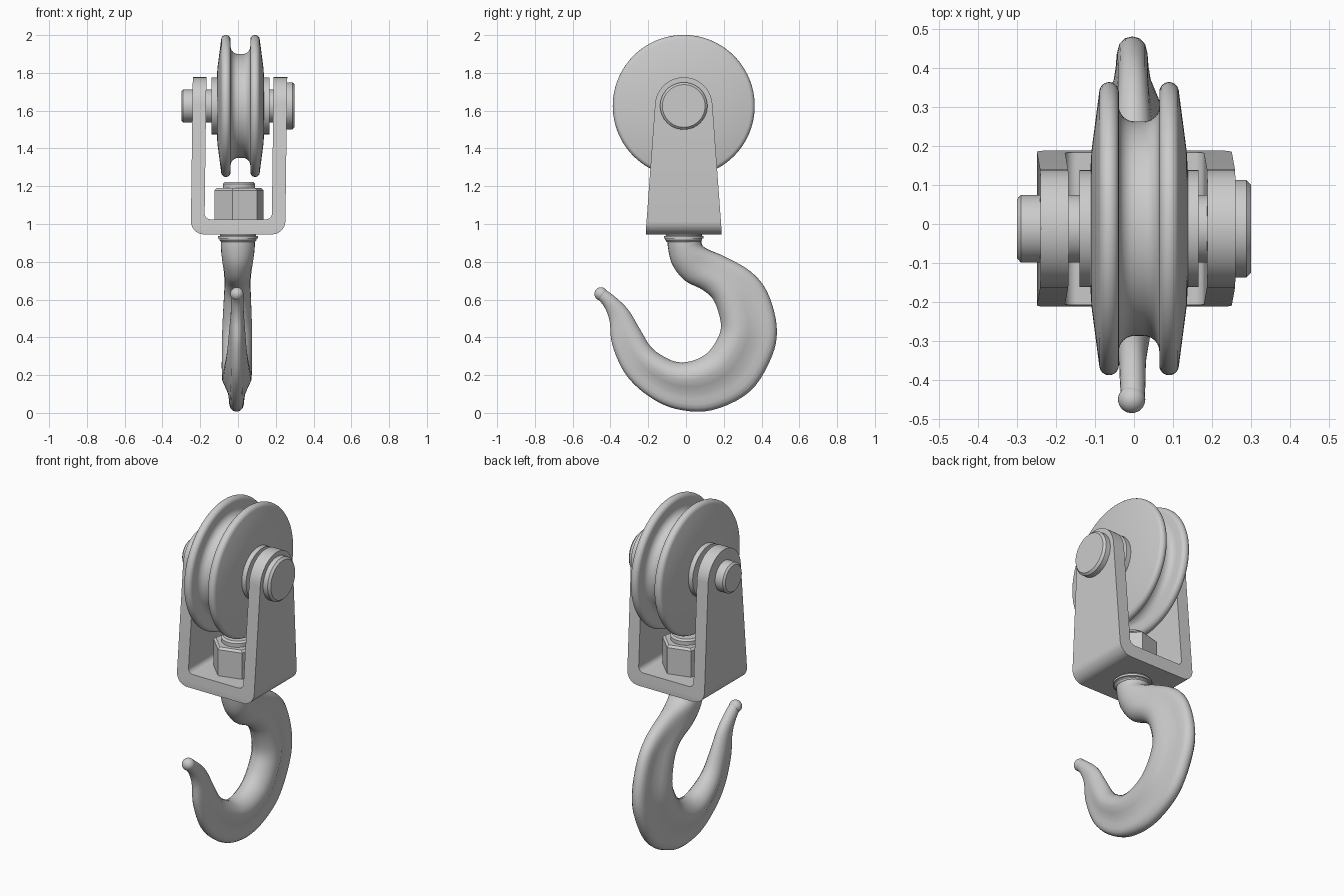
import bpy, bmesh, math
from mathutils import Vector

if "Cube" in bpy.data.objects:
    bpy.data.objects.remove(bpy.data.objects["Cube"], do_unlink=True)

steel = bpy.data.materials.new("light_grey_steel")
steel.use_nodes = True
colour = (0.6, 0.6, 0.6, 1)
steel.diffuse_color = colour
steel.node_tree.nodes["Principled BSDF"].inputs["Base Color"].default_value = colour

CX, CY, AXLE_Z = 0.013, -0.012, 1.625


def finish(name, bm, angle=30):
    """Turn a bmesh into a shaded object with the steel material."""
    bmesh.ops.recalc_face_normals(bm, faces=bm.faces)
    mesh = bpy.data.meshes.new(name)
    bm.to_mesh(mesh)
    bm.free()
    mesh.materials.append(steel)
    obj = bpy.data.objects.new(name, mesh)
    bpy.context.collection.objects.link(obj)
    shade(obj, angle)
    return obj


def shade(obj, angle):
    bpy.ops.object.select_all(action="DESELECT")
    obj.select_set(True)
    bpy.context.view_layer.objects.active = obj
    bpy.ops.object.shade_smooth_by_angle(angle=math.radians(angle))


def skin(bm, loops):
    """Bridge equal closed loops of points and cap both ends."""
    rings = [[bm.verts.new(p) for p in loop] for loop in loops]
    n = len(rings[0])
    for a, b in zip(rings, rings[1:]):
        for i in range(n):
            j = (i + 1) % n
            bm.faces.new((a[i], a[j], b[j], b[i]))
    bm.faces.new(rings[0])
    bm.faces.new(rings[-1])


def lathe(name, profile, axis, centre, sides=64, turn=0):
    """Revolve (position, radius) pairs around the x or z axis."""
    loops = []
    for pos, r in profile:
        loop = []
        for i in range(sides):
            t = math.tau * i / sides + math.radians(turn)
            c, s = r * math.cos(t), r * math.sin(t)
            p = Vector((pos, c, s)) if axis == "x" else Vector((c, s, pos))
            loop.append(p + Vector(centre))
        loops.append(loop)
    bm = bmesh.new()
    skin(bm, loops)
    return finish(name, bm)


def arc(cx, cy, r, start, end, steps=8):
    angles = [math.radians(start + (end - start) * i / steps) for i in range(steps + 1)]
    return [(cx + r * math.cos(a), cy + r * math.sin(a)) for a in angles]


# Grooved wheel with a boss on each side
half = [(-0.153, 0.09), (-0.153, 0.15), (-0.125, 0.15), (-0.122, 0.2)]
half += [(x, r) for x, r in arc(-0.077, 0.351, 0.025, 170, 0, 10)]
half += [(x, r) for x, r in arc(-0.012, 0.315, 0.04, 180, 270, 6)]
lathe("wheel", half + [(-x, r) for x, r in reversed(half)], "x", (CX, CY, AXLE_Z), 96)

# Axle pin with a wide head on the left end
lathe("axle_pin",
      [(-0.3, 0.076), (-0.29, 0.087), (0.255, 0.087), (0.255, 0.125),
       (0.288, 0.125), (0.3, 0.113)], "x", (0, CY, AXLE_Z))

# Yoke: bent U strip trimmed to a tapered, round-topped side outline
TOP, BASE, FLOOR = 1.85, 0.945, 1.025
u_shape = [(-0.25, TOP)] + arc(-0.18, BASE + 0.07, 0.07, 180, 270)
u_shape += arc(0.18, BASE + 0.07, 0.07, 270, 360) + [(0.25, TOP), (0.178, TOP)]
u_shape += arc(0.148, FLOOR + 0.03, 0.03, 0, -90) + arc(-0.148, FLOOR + 0.03, 0.03, 270, 180)
u_shape += [(-0.178, TOP)]
u_shape = [(x + 0.013 * (z - BASE), z) for x, z in u_shape]
bm = bmesh.new()
skin(bm, [[(x, y, z) for x, z in u_shape] for y in (CY - 0.3, CY + 0.3)])
yoke = finish("yoke", bm)

outline = [(CY - 0.2, 0.9), (CY + 0.2, 0.9), (CY + 0.2, 0.97)]
outline += arc(CY, AXLE_Z, 0.152, 4, 176, 32) + [(CY - 0.2, 0.97)]
bm = bmesh.new()
skin(bm, [[(x, y, z) for y, z in outline] for x in (-0.5, 0.5)])
trimmer = finish("yoke_trimmer", bm)
trimmer.hide_render = True
trim = yoke.modifiers.new("trim", "BOOLEAN")
trim.operation = "INTERSECT"
trim.solver = "EXACT"
trim.object = trimmer
bpy.context.view_layer.update()
yoke.data = bpy.data.meshes.new_from_object(
    yoke.evaluated_get(bpy.context.evaluated_depsgraph_get()))
yoke.modifiers.clear()
bpy.data.objects.remove(trimmer, do_unlink=True)
shade(yoke, 30)

# Swivel nut, stud end and collar under the yoke
lathe("swivel_nut", [(1.02, 0.135), (1.178, 0.135), (1.19, 0.122)], "z", (0.005, CY, 0), 6, 15)
lathe("stud_end", [(1.15, 0.085), (1.212, 0.085), (1.222, 0.075)], "z", (0.005, CY, 0), 48)
lathe("collar", [(0.905, 0.09), (0.915, 0.098), (0.922, 0.098), (0.924, 0.105),
                 (0.936, 0.105), (0.938, 0.095), (0.95, 0.095)], "z", (0, CY, 0), 48)

# Hook stations: inner y, z, outer y, z, half thickness, ridge amount
stations = [
    (-.1, .95, .085, .95, .09, 0), (-.095, .87, .085, .89, .09, 0),
    (-.07, .78, .13, .86, .085, .1), (-.005, .7, .2, .83, .075, .3),
    (.09, .65, .34, .75, .07, .6), (.15, .59, .43, .64, .072, .9),
    (.185, .47, .48, .46, .078, 1), (.165, .39, .455, .3, .08, 1),
    (.11, .315, .34, .115, .08, 1), (.03, .275, .14, .015, .078, 1),
    (-.05, .27, -.05, .02, .074, 1), (-.13, .305, -.2, .09, .065, 1),
    (-.19, .355, -.32, .205, .055, .8), (-.245, .445, -.39, .36, .045, .5),
    (-.305, .545, -.405, .49, .036, .2), (-.37, .61, -.435, .565, .033, 0),
    (-.43, .655, -.475, .61, .03, 0)]
# Ridged half section: full bulge inside, thin rim outside
ridged = [0, .3, .6, .85, 1, 1, .8, .6, .53, .5, .42, .24, 0]


def smooth_stations(rows, steps=5):
    """Interpolate the stations with a spline passing through each one."""
    out = []
    for i in range(len(rows) - 1):
        quad = [rows[max(i - 1, 0)], rows[i], rows[i + 1], rows[min(i + 2, len(rows) - 1)]]
        for s in range(steps):
            t = s / steps
            out.append([b + 0.5 * t * (c - a + t * (2 * a - 5 * b + 4 * c - d
                        + t * (3 * (b - c) + d - a))) for a, b, c, d in zip(*quad)])
    return out + [rows[-1]]


loops = []
for iy, iz, oy, oz, thick, ridge in smooth_stations(stations):
    loop = []
    for i in range(24):
        k = i if i <= 12 else 24 - i
        t = math.pi * k / 12
        across = (1 - math.cos(t)) / 2
        width = thick * (math.sin(t) * (1 - ridge) + ridged[k] * ridge)
        z = iz + (oz - iz) * across
        x = (width if i <= 12 else -width) - 0.008 * (1 - z)
        loop.append((x, iy + (oy - iy) * across, z))
    loops.append(loop)
bm = bmesh.new()
skin(bm, loops)
finish("hook", bm, 50)

# Ball on the hook tip
ball = [(y, max(r, 0.001)) for y, r in arc(0, 0, 0.035, 180, 0, 16)]
lathe("hook_tip", ball, "z", (-0.006, -0.45, 0.63), 32)
